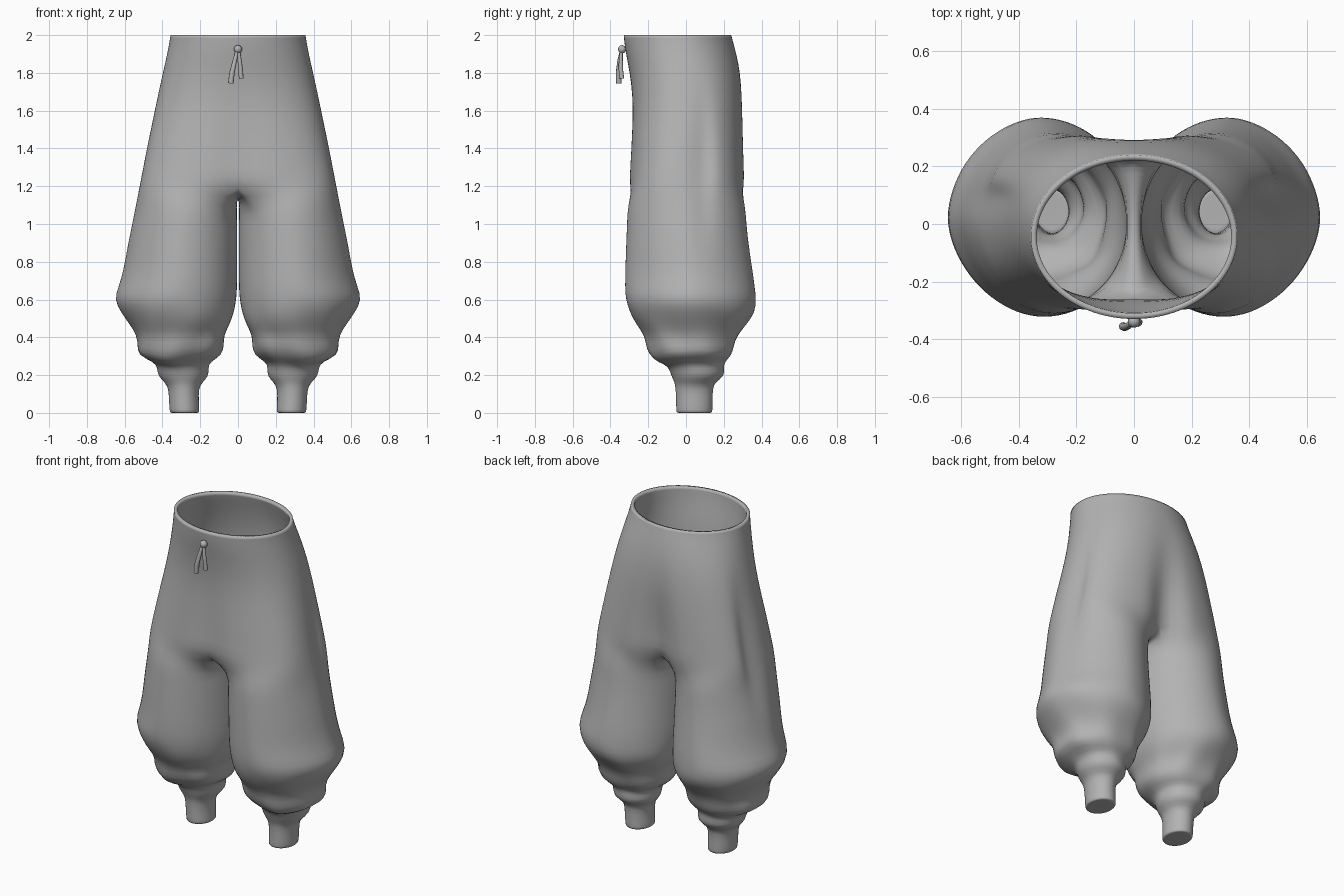
import bpy, bmesh, math
from mathutils import Vector

if "Cube" in bpy.data.objects:
    bpy.data.objects.remove(bpy.data.objects["Cube"])


def make_material(name, colour):
    m = bpy.data.materials.new(name)
    m.use_nodes = True
    m.diffuse_color = colour
    m.node_tree.nodes["Principled BSDF"].inputs["Base Color"].default_value = colour
    return m


cloth = make_material("grey cloth", (0.45, 0.45, 0.45, 1))

OUTER, INNER = 33, 9           # points around the outside and the inner thigh
WRAP = math.radians(138)       # how far the outside wraps round each leg


def spow(v, p):
    return math.copysign(abs(v) ** p, v) if abs(v) > 1e-6 else 0.0


def bump(v, centre, width):
    return math.exp(-((v - centre) / width) ** 2)


# Hips: z, half width, front y, back y, squareness
hips = [
    (2.00, .358, -.33, .24, 1), (1.97, .362, -.328, .248, 1), (1.90, .375, -.318, .268, .96),
    (1.80, .398, -.298, .290, .91), (1.68, .425, -.285, .303, .86), (1.55, .452, -.287, .308, .81),
    (1.42, .480, -.294, .311, .76), (1.30, .503, -.300, .314, .72), (1.20, .522, -.307, .317, .69),
]
# Legs: z, inner x, outer x, front y, back y, squareness
legs = [
    (1.10, .008, .542, -.310, .315, 1), (1.00, .003, .562, -.313, .320, 1.02),
    (.88, .003, .586, -.318, .334, 1.02), (.76, .003, .606, -.322, .352, 1.02),
    (.67, .004, .632, -.324, .365, 1), (.60, .008, .658, -.321, .372, .98),
    (.53, .020, .618, -.298, .366, .95), (.47, .040, .572, -.264, .322, .92),
    (.41, .076, .535, -.212, .275, .9), (.36, .076, .532, -.210, .257, .9),
    (.305, .085, .535, -.172, .243, .92), (.27, .150, .445, -.120, .203, .95),
    (.24, .157, .428, -.090, .200, 1), (.195, .154, .425, -.078, .206, 1),
    (.16, .190, .386, -.060, .152, 1), (.13, .208, .368, -.055, .142, 1),
    (.06, .208, .365, -.052, .140, 1), (.01, .204, .362, -.052, .140, 1),
    (0, .207, .359, -.049, .137, 1), (0, .225, .341, -.030, .118, 1),
]


def hip_ring(z, w, yf, yb, p):
    ring = []
    for i in range(OUTER):
        t = math.pi * (i / (OUTER - 1) - .5)
        x = w * spow(math.cos(t), p)
        y = (yf + yb) / 2 + (yb - yf) / 2 * spow(math.sin(t), p)
        # shallow centre crease, deeper at the seat
        dent = .08 if y > 0 else .02
        y -= math.copysign(dent, y) * bump(x, 0, .085) * bump(z, 1.2, .33)
        # side seam groove
        x -= .03 * bump(y, .09, .045) * bump(z, 1.3, .3) * math.cos(t)
        ring.append(Vector((x, y, z)))
    return ring


def leg_ring(z, xi, xo, yf, yb, p):
    ring = []
    outer = [-WRAP + 2 * WRAP * i / (OUTER - 1) for i in range(OUTER)]
    gap = 2 * math.pi - 2 * WRAP
    inner = [WRAP + gap * (i + 1) / (INNER + 1) for i in range(INNER)]
    for t in outer + inner:
        # gathered folds above the cuffs
        k = 1 + .02 * math.sin(7 * t + 16 * z) * bump(z, .38, .14)
        # outer side of the knee comes to a softer point
        q = p + .13 * bump(z, .65, .28) if math.cos(t) > 0 else p
        x = (xi + xo) / 2 + (xo - xi) / 2 * spow(math.cos(t), q) * k
        y = (yf + yb) / 2 + (yb - yf) / 2 * spow(math.sin(t), q) * k
        if math.cos(t) > 0:
            x -= .03 * bump(y, .09, .045) * bump(z, 1.3, .3)
        # sagging front pouch
        dz = -.035 * bump(t, -1.2, .6) * bump(z, .33, .06)
        ring.append(Vector((max(x, .003), y, z + dz)))
    return ring


# Trouser shell: one half, then mirrored
bm = bmesh.new()


def add(points):
    return [bm.verts.new(p) for p in points]


def bridge(a, b, closed):
    n = len(a)
    for i in range(n if closed else n - 1):
        j = (i + 1) % n
        bm.faces.new((a[i], b[i], b[j], a[j]))


rings = [add(hip_ring(*r)) for r in hips]
for a, b in zip(rings, rings[1:]):
    bridge(a, b, False)
# crotch seam between front and back
last = rings[-1]
front, back = last[0].co, last[-1].co
seam = []
for i in range(INNER):
    f = (i + 1) / (INNER + 1)
    p = back.lerp(front, f)
    seam.append(Vector((0, p.y, p.z - .06 * math.sin(math.pi * f))))
previous = last + add(seam)
for r in legs:
    ring = add(leg_ring(*r))
    bridge(previous, ring, True)
    previous = ring
# closed ankle
bm.faces.new(previous)
bmesh.ops.recalc_face_normals(bm, faces=bm.faces)
side = max(bm.faces, key=lambda f: f.calc_center_median().x)
if side.normal.x < 0:
    bmesh.ops.reverse_faces(bm, faces=bm.faces)
mesh = bpy.data.meshes.new("trousers")
bm.to_mesh(mesh)
bm.free()
mesh.materials.append(cloth)
mesh.shade_smooth()
trousers = bpy.data.objects.new("trousers", mesh)
bpy.context.collection.objects.link(trousers)
mirror = trousers.modifiers.new("mirror", 'MIRROR')
mirror.use_clip = True
mirror.merge_threshold = .001
smooth = trousers.modifiers.new("smooth", 'SUBSURF')
smooth.levels = smooth.render_levels = 1
thick = trousers.modifiers.new("thickness", 'SOLIDIFY')
thick.thickness = .02
thick.offset = -1


# Drawstring: knot and two hanging ends
def strand(name, points, radii):
    curve = bpy.data.curves.new(name, 'CURVE')
    curve.dimensions = '3D'
    curve.bevel_depth = 1
    curve.bevel_resolution = 2
    curve.use_fill_caps = True
    s = curve.splines.new('POLY')
    s.points.add(len(points) - 1)
    for q, p, r in zip(s.points, points, radii):
        q.co = (*p, 1)
        q.radius = r
    curve.materials.append(cloth)
    ob = bpy.data.objects.new(name, curve)
    bpy.context.collection.objects.link(ob)


strand("drawstring_end_right", [(-.005, -.342, 1.92), (-.018, -.352, 1.86), (-.032, -.358, 1.80), (-.038, -.355, 1.745)],
       [.008, .012, .014, .015])
strand("drawstring_end_left", [(.003, -.342, 1.92), (.008, -.345, 1.87), (.014, -.345, 1.82), (.017, -.34, 1.77)],
       [.008, .011, .012, .013])
bpy.ops.mesh.primitive_uv_sphere_add(segments=12, ring_count=8, radius=.022, location=(0, -.338, 1.925))
knot = bpy.context.object
knot.name = "drawstring_knot"
knot.data.materials.append(cloth)
bpy.ops.object.shade_smooth()
